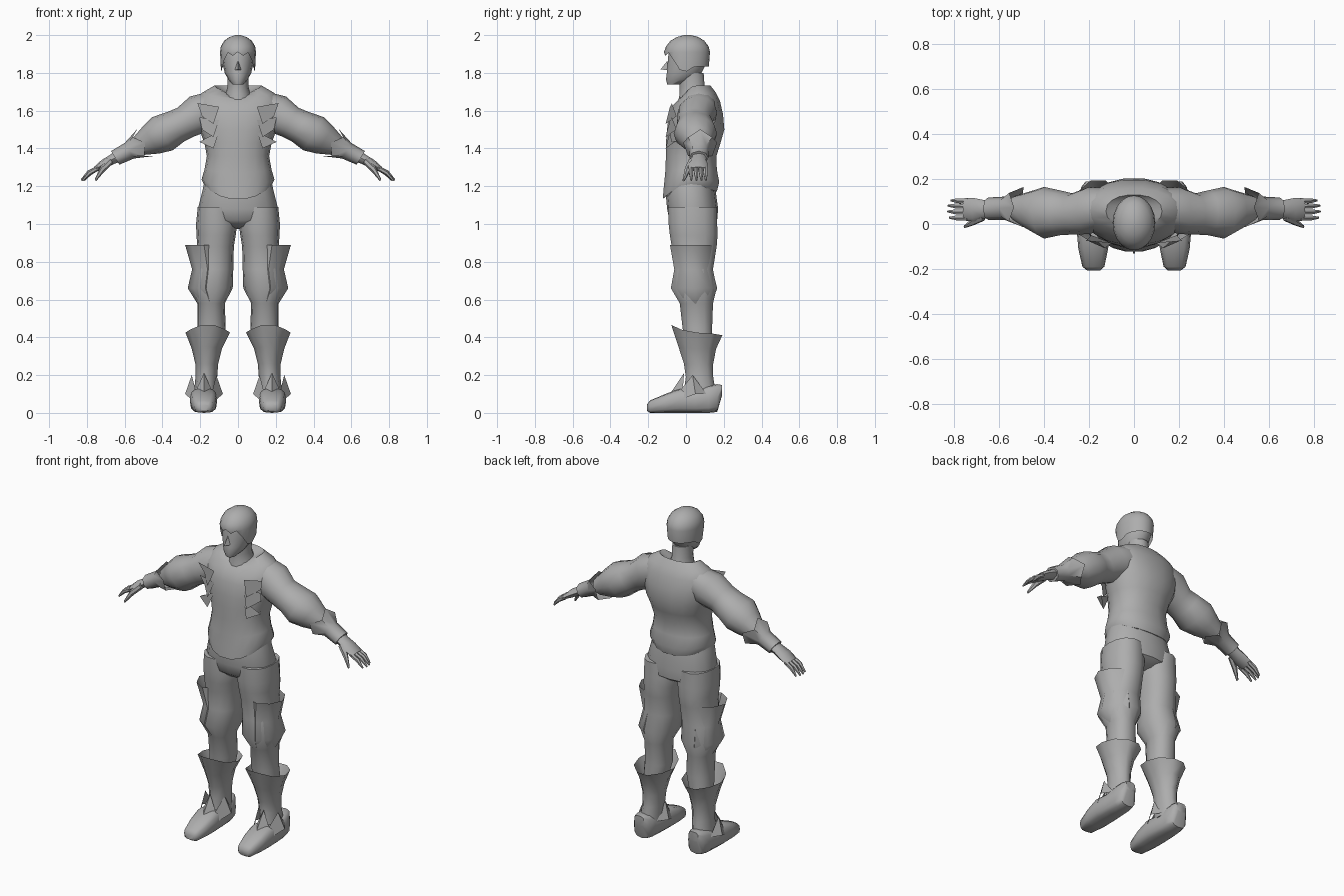
import bpy, bmesh, math
from mathutils import Vector as V

mat = bpy.data.materials.new("plain_grey")
mat.diffuse_color = (0.42, 0.42, 0.42, 1)


def finish(name, bm, mirror=False, angle=50):
    me = bpy.data.meshes.new(name)
    bmesh.ops.recalc_face_normals(bm, faces=bm.faces)
    bm.to_mesh(me)
    bm.free()
    me.materials.append(mat)
    ob = bpy.data.objects.new(name, me)
    bpy.context.collection.objects.link(ob)
    if mirror:
        ob.modifiers.new("mirror", 'MIRROR')
    bpy.ops.object.select_all(action='DESELECT')
    ob.select_set(True)
    bpy.context.view_layer.objects.active = ob
    bpy.ops.object.shade_smooth_by_angle(angle=math.radians(angle))
    return ob


def ring(c, u, v, n=14, p=1.0, off=None):
    """Superellipse around c; off(i, cos, sin) shifts each point."""
    pts = []
    for i in range(n):
        a = 2 * math.pi * i / n
        co, si = math.cos(a), math.sin(a)
        q = V(c) + V(u) * math.copysign(abs(co) ** p, co) + V(v) * math.copysign(abs(si) ** p, si)
        pts.append(q + V(off(i, co, si)) if off else q)
    return pts


def zring(z, x0, x1, y0, y1, front=0, back=0, n=14, p=0.9):
    """Horizontal ring, lifted at the front and back."""
    return ring(((x0 + x1) / 2, (y0 + y1) / 2, z), ((x1 - x0) / 2, 0, 0), (0, (y1 - y0) / 2, 0), n, p,
                lambda i, c, s: (0, 0, front * max(0, -s) ** 2 + back * max(0, s) ** 2))


def loft(name, rings, caps=(True, True), **kw):
    bm = bmesh.new()
    rows = [[bm.verts.new(p) for p in r] for r in rings]
    n = len(rows[0])
    for a, b in zip(rows, rows[1:]):
        for i in range(n):
            j = (i + 1) % n
            bm.faces.new((a[i], a[j], b[j], b[i]))
    for cap, row in zip(caps, (rows[0], rows[-1])):
        if cap:
            bm.faces.new(row)
    return finish(name, bm, **kw)


def plates(name, polys, **kw):
    bm = bmesh.new()
    for poly in polys:
        bm.faces.new([bm.verts.new(p) for p in poly])
    return finish(name, bm, **kw)


# Head and neck
loft("head", [zring(z, -w, w, a, b, p=1) for z, w, a, b in [
    (1.738, .028, -.10, -.03), (1.765, .052, -.108, .05), (1.80, .07, -.104, .085), (1.84, .079, -.1, .105),
    (1.88, .085, -.098, .118), (1.93, .083, -.09, .112), (1.97, .06, -.07, .085), (1.99, .02, -.02, .04)]])
loft("neck", [zring(z, -w, w, a, b, p=1) for z, w, a, b in [
    (1.62, .085, -.05, .13), (1.69, .065, -.035, .11), (1.73, .055, -.035, .1), (1.8, .058, -.04, .095)]])
plates("nose", [[(0, -.098, 1.865), (s * .018, -.098, 1.815), (0, -.135, 1.818)] for s in (-1, 1)]
       + [[(-.018, -.098, 1.815), (.018, -.098, 1.815), (0, -.135, 1.818)]])


# Hair cap with a jagged fringe
def fringe(i, c, s):
    side = max(0, 1 - abs(s + .25) * 1.6)
    return (0, 0, (.055 if s < -.45 else 0) - .045 * side + (.022 if i % 2 else 0) * (s < .3))


loft("hair", [ring((0, .003, 1.835), (.09, 0, 0), (0, .118, 0), 20, 1, fringe)]
     + [zring(z, -w, w, a, b, n=20, p=1) for z, w, a, b in [
         (1.91, .095, -.117, .127), (1.94, .091, -.106, .12), (1.97, .073, -.082, .097),
         (1.99, .045, -.048, .065), (2.0, .014, -.01, .025)]], caps=(False, True))

# Shirt body with pointed hem
loft("shirt_body", [zring(z, -w, w, a, b, f, k, 18) for z, w, a, b, f, k in [
    (1.2, .175, -.125, .165, -.07, -.03), (1.235, .193, -.12, .178, -.045, -.015),
    (1.29, .177, -.112, .165, -.02, 0), (1.36, .165, -.108, .163, 0, 0), (1.43, .178, -.108, .185, 0, 0),
    (1.5, .205, -.103, .205, 0, 0), (1.58, .225, -.092, .198, 0, 0), (1.65, .225, -.068, .182, -.02, 0),
    (1.695, .19, -.035, .16, -.03, .0), (1.733, .125, -.015, .13, -.06, 0), (1.70, .07, 0, .11, -.03, 0)]])

# Pointed flaps along the chest
plates("chest_flap", [[(.1, -.085, z + .02), (tx, -.075, tz), (.19, -.05, z - .03), (.13, -.108, z - .07)]
                      for z, tx, tz in [(1.60, .215, 1.64), (1.53, .205, 1.565), (1.47, .205, 1.435)]], mirror=True)


# Arms, measured square to the sloping arm axis
D = V((.855, 0, -.52))
N = V((.52, 0, .855))


def aring(x, y, z, hy, hn, n=12, off=None, p=0.95):
    return ring((x, y, z), N * hn, (0, hy, 0), n, p, off)


loft("puffed_sleeve", [aring(*r) for r in [
    (.12, .07, 1.62, .09, .09), (.2, .06, 1.585, .105, .105), (.275, .045, 1.54, .092, .088),
    (.33, .05, 1.515, .1, .09), (.4, .05, 1.478, .115, .103), (.46, .058, 1.445, .088, .084),
    (.53, .07, 1.41, .055, .052)]], mirror=True)
loft("sleeve_cuff", [
    aring(.5, .075, 1.425, .09, .083, 8, lambda i, c, s: D * (.03 if i % 2 else -.01), 1.0),
    aring(.575, .07, 1.388, .052, .048, 8), aring(.65, .068, 1.35, .05, .042, 8)], caps=(False, True), mirror=True)

# Hands
loft("palm", [aring(*r, 8) for r in [
    (.62, .07, 1.365, .04, .032), (.67, .065, 1.34, .042, .026), (.71, .063, 1.318, .052, .024),
    (.755, .065, 1.29, .05, .014)]], mirror=True)


def finger(name, a, b, r):
    a, b = V(a), V(b)
    m = (a + b) / 2 + V((.006, 0, .006))
    loft(name, [ring(c, N * k, (0, k, 0), 6) for c, k in ((a, r), (m, r), (b, r * .4))], mirror=True)


for i, (y0, y1, tip) in enumerate([(.026, .028, .822), (.052, .056, .83), (.078, .082, .828), (.102, .105, .815)]):
    finger(f"finger_{i + 1}", (.74, y0, 1.297), (tip, y1, 1.232), .0125)
finger("thumb", (.67, .03, 1.335), (.755, -.012, 1.232), .017)

# Trousers
loft("hips", [zring(z, -w, w, a, b, f, f, 16) for z, w, a, b, f in [
    (1.24, .175, -.1, .15, 0), (1.19, .185, -.11, .155, 0), (1.08, .212, -.1, .17, 0),
    (1.02, .2, -.088, .165, 0), (.97, .07, -.05, .12, .02)]], mirror=False)
loft("trouser_leg", [zring(*r) for r in [
    (1.09, .02, .213, -.098, .168), (1.0, .005, .222, -.095, .168), (.94, .012, .22, -.088, .17),
    (.88, .022, .215, -.078, .165), (.76, .025, .232, -.062, .145), (.66, .028, .25, -.08, .165),
    (.58, .07, .215, -.035, .145), (.45, .065, .215, -.02, .14), (.35, .09, .22, 0, .14)]], mirror=True)

# Flared panels outside the thighs
loft("thigh_panel", [zring(z, .08, x, a, b, n=8, p=1.2) for z, x, a, b in [
    (.89, .28, -.085, .14), (.76, .243, -.062, .14), (.66, .266, -.08, .165), (.575, .213, -.03, .135)]],
     caps=(False, False), mirror=True)

# Boot shafts with flared tops
loft("boot_shaft", [zring(*r, n=10, p=1.05) for r in [
    (.425, .042, .278, -.085, .2, .045, -.015), (.34, .085, .245, -.045, .165, .01, 0),
    (.26, .105, .226, -.015, .148), (.19, .11, .225, -.005, .148), (.09, .115, .235, -.02, .165)]],
     caps=(False, True), mirror=True)

# Shoes
loft("shoe", [ring(((a + b) / 2, y, (c + d) / 2), ((b - a) / 2, 0, 0), (0, 0, (d - c) / 2), 12, .65)
              for y, a, b, c, d in [
                  (-.206, .15, .21, .01, .045), (-.19, .132, .23, 0, .066), (-.11, .115, .248, 0, .1),
                  (-.03, .11, .255, 0, .13), (.05, .115, .25, 0, .125), (.12, .12, .245, 0, .145),
                  (.165, .13, .235, .005, .152), (.19, .15, .215, .09, .148)]], mirror=True)

# Pointed ankle flaps: tongue plus inner and outer wings
tongue = [[(.18, -.01, .212), (.18 + s * .055, -.02, .09), (.18, -.085, .1)] for s in (-1, 1)]
wings = [[(.18 + s * .065, .035, .2), (.18 + s * .1, .05, .1), (.18 + s * .065, -.03, .07),
          (.18 + s * .045, -.03, .12)] for s in (-1, 1)]
wings += [[(.18 + s * .065, .035, .2), (.18 + s * .1, .05, .1), (.18 + s * .06, .11, .1)] for s in (-1, 1)]
plates("ankle_flap", tongue + wings, mirror=True)
